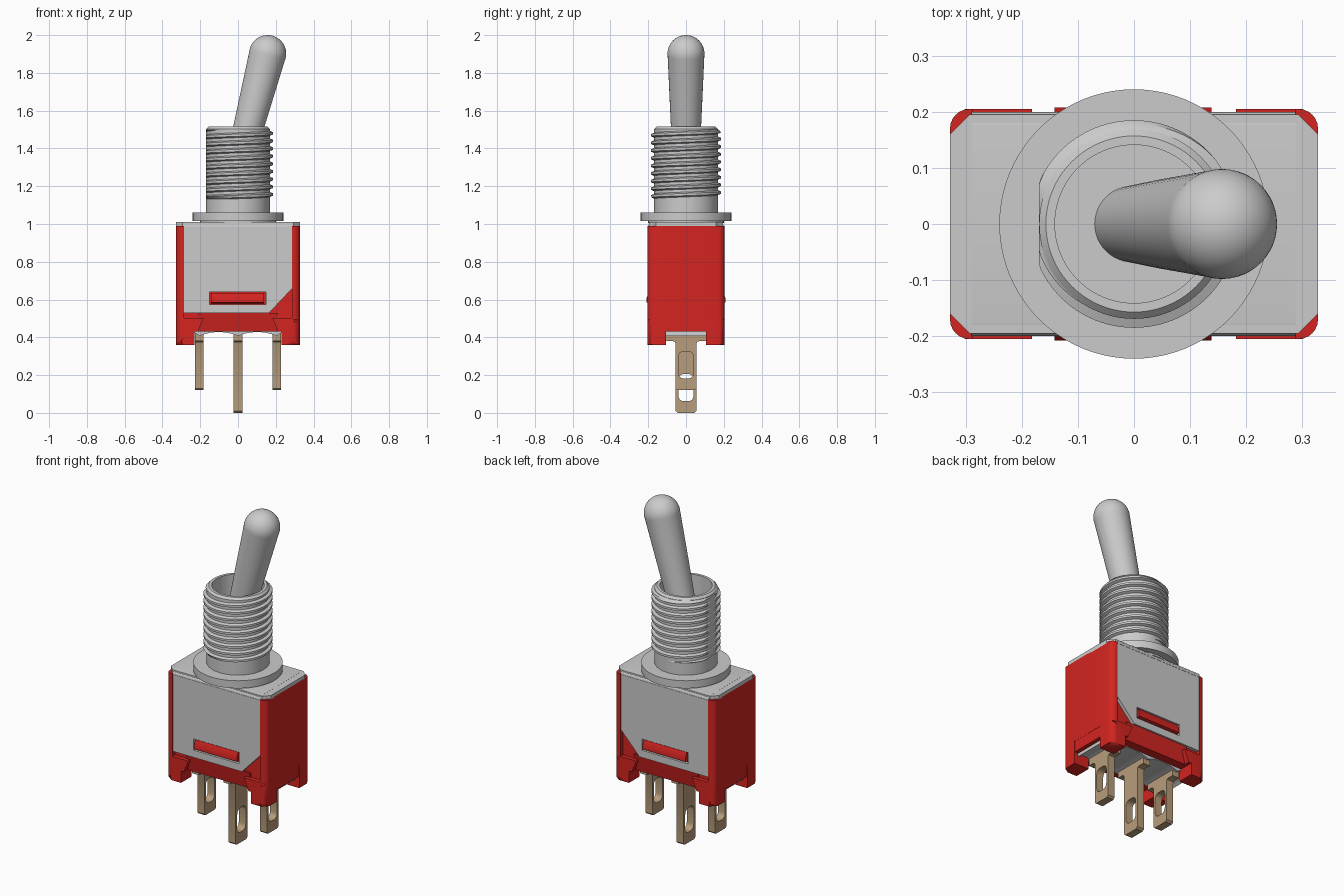
import bpy, bmesh, math
from mathutils import Matrix

if "Cube" in bpy.data.objects:
    bpy.data.objects.remove(bpy.data.objects["Cube"])

def material(name, rgb):
    m = bpy.data.materials.new(name)
    m.diffuse_color = (*rgb, 1)
    m.use_nodes = True
    m.node_tree.nodes["Principled BSDF"].inputs["Base Color"].default_value = m.diffuse_color
    return m

RED = material("red_plastic", (0.66, 0.018, 0.015))
BRASS = material("terminal_metal", (0.48, 0.34, 0.20))

def finish(bm, name, mat=None, recalc=True):
    bmesh.ops.remove_doubles(bm, verts=bm.verts, dist=1e-5)
    if recalc:
        bmesh.ops.recalc_face_normals(bm, faces=bm.faces)
    me = bpy.data.meshes.new(name)
    bm.to_mesh(me)
    bm.free()
    ob = bpy.data.objects.new(name, me)
    bpy.context.collection.objects.link(ob)
    if mat:
        me.materials.append(mat)
    return ob

def prism(name, loops, lo, hi, plane, mat=None, bevel=None):
    """Extrude outline loops (outer, then holes) from lo to hi across a plane."""
    cu = bpy.data.curves.new(name + "_outline", 'CURVE')
    cu.dimensions, cu.fill_mode, cu.extrude = '2D', 'BOTH', (hi - lo) / 2
    for pts in loops:
        s = cu.splines.new('POLY')
        s.points.add(len(pts) - 1)
        for p, (u, v) in zip(s.points, pts):
            p.co = (u, v, 0, 1)
        s.use_cyclic_u = True
    tmp = bpy.data.objects.new(name + "_outline", cu)
    bpy.context.collection.objects.link(tmp)
    dg = bpy.context.evaluated_depsgraph_get()
    me = bpy.data.meshes.new_from_object(tmp.evaluated_get(dg))
    bm = bmesh.new()
    bm.from_mesh(me)
    bpy.data.objects.remove(tmp)
    bpy.data.curves.remove(cu)
    bpy.data.meshes.remove(me)
    for v in bm.verts:
        a, b, w = v.co.x, v.co.y, v.co.z + (lo + hi) / 2
        v.co = {'xy': (a, b, w), 'xz': (a, w, b), 'yz': (w, a, b)}[plane]
    bmesh.ops.remove_doubles(bm, verts=bm.verts, dist=1e-5)
    if bevel:
        edges = [e for e in bm.edges if all(bevel(v.co) for v in e.verts)]
        bmesh.ops.bevel(bm, geom=edges, offset=0.035, segments=5, profile=0.5, affect='EDGES')
    return finish(bm, name, mat)

def lathe(name, profile, n=64, matrix=None):
    bm = bmesh.new()
    cols = [[bm.verts.new((r * math.cos(t), r * math.sin(t), z)) for r, z in profile]
            for t in (2 * math.pi * i / n for i in range(n))]
    for i in range(n):
        a, b = cols[i], cols[(i + 1) % n]
        for k in range(len(profile) - 1):
            bm.faces.new((a[k], b[k], b[k + 1], a[k + 1]))
    bmesh.ops.remove_doubles(bm, verts=bm.verts, dist=1e-5)
    if matrix:
        bm.transform(matrix)
    return finish(bm, name)

def rect(u0, v0, u1, v1):
    return [(u0, v0), (u1, v0), (u1, v1), (u0, v1)]

def arc(cx, cy, r, a0, a1, n=8):
    return [(cx + r * math.cos(math.radians(a0 + (a1 - a0) * i / n)),
             cy + r * math.sin(math.radians(a0 + (a1 - a0) * i / n))) for i in range(n + 1)]

# Red housing, recessed front and back for the metal cover
q = arc(0.293, 0.17, 0.035, 0, 90, 6) + [(0.287, 0.205), (0.287, 0.18)]
outline = q + [(-x, y) for x, y in reversed(q)]
outline += [(-x, -y) for x, y in outline]
prism("housing", [outline], 0.495, 0.99, 'xy', RED)
prism("housing_base", [rect(-0.327, -0.17, 0.327, 0.17)], 0.43, 0.53, 'xy', RED)

# Front and back aprons, sloping slightly inward
for s, side in ((-1, "front"), (1, "back")):
    prism("apron_" + side, [[(s * 0.16, 0.43), (s * 0.172, 0.43), (s * 0.19, 0.53), (s * 0.16, 0.53)]],
          -0.21, 0.21, 'yz', RED)
    # Corner feet
    for sx, end in ((-1, "left"), (1, "right")):
        foot = [(0.328, 0.36), (0.23, 0.36), (0.23, 0.43), (0.212, 0.43), (0.182, 0.502), (0.328, 0.502)]
        prism(f"foot_{side}_{end}", [[(sx * x, z) for x, z in foot]], *sorted((s * 0.105, s * 0.205)),
              'xz', RED, bevel=lambda c: abs(c.x) > 0.327 and abs(c.y) > 0.204)
    # Cover side plate with slot and clipped corner, red latch inside the slot
    plate = [(-0.29, 0.53), (0.165, 0.53), (0.288, 0.66), (0.288, 0.985), (-0.29, 0.985)]
    prism("cover_" + side, [plate, rect(-0.152, 0.573, 0.148, 0.64)],
          *sorted((s * 0.178, s * 0.2)), 'xz')
    latch = [(s * 0.17, 0.577), (s * 0.208, 0.585), (s * 0.208, 0.61), (s * 0.195, 0.636), (s * 0.17, 0.636)]
    prism("latch_" + side, [latch], -0.142, 0.138, 'yz', RED)

# Cover top: rounded bend plus end tabs
bend = arc(0.176, 0.986, 0.024, 0, 90, 6)
prism("cover_bend", [bend + [(-y, z) for y, z in reversed(bend)]], -0.29, 0.288, 'yz')
tabs = [(0.328, 0.16), (0.293, 0.195), (-0.293, 0.195), (-0.328, 0.16)]
tabs += [(-x, -y) for x, y in tabs]
prism("cover_top_tabs", [tabs], 0.985, 1.0095, 'xy')
tabs_in = [(x, y * 0.91) for x, y in tabs]

# Sealant under the housing, scalloped between terminals
seal = [(-0.3, 0.45)]
for cx in (-0.255, -0.1025, 0.1025, 0.255):
    h = 0.1025 if abs(cx) < 0.2 else 0.05
    seal += [(cx + h * t, 0.428 - 0.02 * t * t) for t in (-1, -.75, -.5, -.25, 0, .25, .5, .75, 1)
             if not (t == -1 and cx > -0.2)]
seal += [(0.3, 0.45)]
prism("sealant", [seal], -0.12, 0.12, 'xz')

# Three solder terminals with slots
for name, x, z0 in (("left", -0.205, 0.12), ("centre", 0, 0), ("right", 0.205, 0.12)):
    half = [(0.045, z0), (0.055, z0 + 0.01), (0.055, 0.365), (0.06, 0.376), (0.07, 0.38),
            (0.105, 0.38), (0.105, 0.43)]
    shape = half + [(-y, z) for y, z in reversed(half)]
    slot = arc(0.012, z0 + 0.178, 0.028, 90, 0, 4) + arc(0.012, z0 + 0.09, 0.028, 0, -90, 4)
    slot += [(-y, z) for y, z in reversed(slot)]
    prism("terminal_" + name, [shape, slot], x - 0.023, x + 0.023, 'yz', BRASS)

# Collar and hollow bushing
lathe("collar", [(0, 1.005), (0.2, 1.005), (0.2, 1.015), (0.24, 1.015), (0.24, 1.06), (0, 1.06)], 80)
lathe("bushing", [(0, 1.04), (0.169, 1.04), (0.169, 1.503), (0.157, 1.515), (0.141, 1.515),
                  (0.141, 1.3), (0, 1.3)], 80)

# Helical thread with a flat on the left
bm = bmesh.new()
N, Z0, Z1, PITCH = 96, 1.13, 1.503, 0.0405
shape = ((0, 0.166), (0.3, 0.166), (0.5, 0.185), (0.8, 0.185))
cols = []
for i in range(N + 1):
    t, col = 2 * math.pi * i / N, []
    for turn in range(-2, 11):
        for f, r in shape:
            z = min(max(Z0 + PITCH * (turn + f + i / N), Z0), Z1)
            r = 0.166 + (r - 0.166) * min(1, (z - Z0) / 0.012, (Z1 - z) / 0.012)
            col.append(bm.verts.new((max(r * math.cos(t), -0.1695), r * math.sin(t), z)))
    cols.append(col)
for a, b in zip(cols, cols[1:]):
    for k in range(len(a) - 1):
        if max(v.co.z for v in (a[k + 1], b[k + 1])) > Z0 and min(a[k].co.z, b[k].co.z) < Z1:
            bm.faces.new((a[k], b[k], b[k + 1], a[k + 1]))
bmesh.ops.delete(bm, geom=[v for v in bm.verts if not v.link_faces], context='VERTS')
bmesh.ops.dissolve_degenerate(bm, dist=1e-5, edges=bm.edges)
finish(bm, "thread", recalc=False)

# Tapered lever with ball tip, leaning right
lever = [(0, -0.64), (0.068, -0.64), (0.08, -0.4)] + arc(0, 0, 0.098, -8, 90, 14)
lathe("lever", lever, 48, Matrix.Translation((0.157, 0, 1.902)) @ Matrix.Rotation(math.radians(14.6), 4, 'Y'))

# Smooth round surfaces, keep hard edges
bpy.ops.object.select_all(action='SELECT')
bpy.context.view_layer.objects.active = bpy.data.objects["lever"]
bpy.ops.object.shade_smooth_by_angle(angle=math.radians(30))
